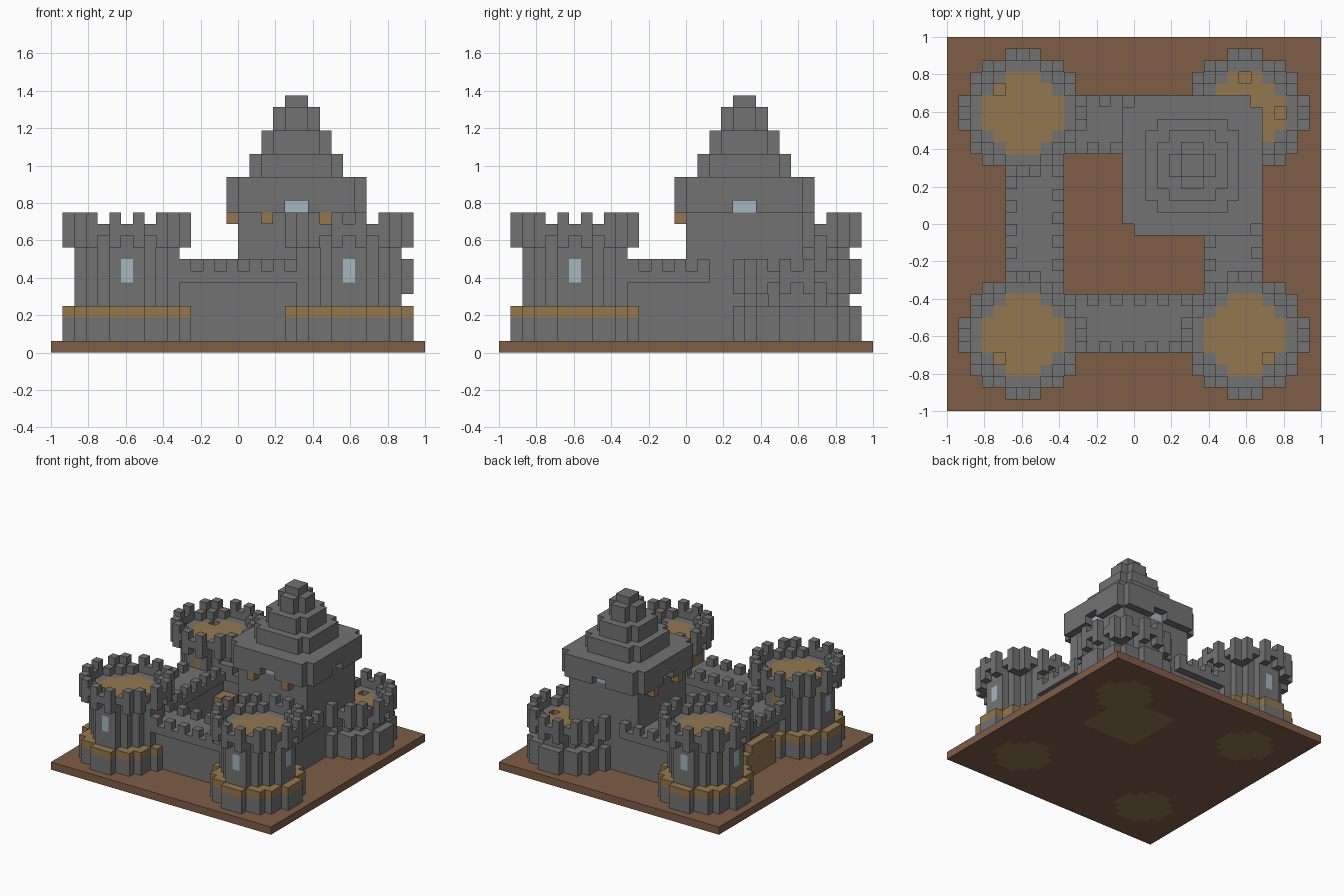
import bpy
import bmesh
from mathutils import Vector

U = 1 / 16  # size of one building block

cube = bpy.data.objects.get("Cube")
if cube:
    bpy.data.objects.remove(cube, do_unlink=True)


def material(name, rgb):
    mat = bpy.data.materials.new(name)
    mat.use_nodes = True
    mat.diffuse_color = (*rgb, 1)
    mat.node_tree.nodes["Principled BSDF"].inputs["Base Color"].default_value = (*rgb, 1)
    return mat


MATERIALS = [
    material("grey_stone", (0.17, 0.17, 0.17)),
    material("brown_earth", (0.21, 0.11, 0.063)),
    material("light_wood", (0.29, 0.185, 0.078)),
    material("pale_glass", (0.36, 0.48, 0.52)),
]
STONE, EARTH, WOOD, GLASS = range(4)

blocks = {}  # (x, y, z) -> (part name, material index)


def put(part, x, y, z, mat=STONE):
    blocks[x, y, z] = (part, mat)


def fill(part, xs, ys, zs, mat=STONE, cut_corners=False):
    for x in xs:
        for y in ys:
            if cut_corners and x in (xs[0], xs[-1]) and y in (ys[0], ys[-1]):
                continue
            for z in zs:
                put(part, x, y, z, mat)


def disk(r2):
    span = range(-5, 6)
    return {(x, y) for x in span for y in span if x * x + y * y <= r2}


FLOOR, BODY, RIM = disk(10), disk(17), disk(26)
MERLONS = {(1, 5), (5, 1), (3, 4), (4, 3)}


def tower(part, sx, sy, floor_z, holes, tall=True):
    cx, cy = (9 if sx > 0 else -10), (9 if sy > 0 else -10)

    def at(dx, dy, z, mat=STONE):
        put(part, cx + dx, cy + dy, z, mat)

    # Hollow shaft with a floor at the bottom and one under the parapet
    for dx, dy in BODY:
        if (dx, dy) in FLOOR:
            at(dx, dy, 0, WOOD)
            if (dx, dy) not in holes:
                at(dx, dy, floor_z, WOOD)
        else:
            for z in range(1, floor_z + 1):
                at(dx, dy, z)
    # Plinth, corbels, parapet and merlons
    for dx, dy in RIM - BODY:
        for z in (1, 2, 3):
            at(dx, dy, z, WOOD if tall and z == 3 else STONE)
        at(dx, dy, floor_z + 1)
        if (abs(dx), abs(dy)) in MERLONS:
            at(dx, dy, floor_z)
            at(dx, dy, floor_z + 2)
        elif floor_z % 2 and abs(dx) == abs(dy):
            at(dx, dy, floor_z)
    # Windows face outwards, doors lead on to the wall walks
    if tall:
        for z in (6, 7):
            at(4 * sx, 0, z, GLASS)
            at(0, 4 * sy, z, GLASS)
        for z in (7, 8):
            at(-4 * sx, 0, z, WOOD)
            at(0, -4 * sy, z, WOOD)


def wall(part, along_x, centre, stop):
    for t in range(-7, stop):
        for o in range(-2, 3):
            x, y = (t, centre + o) if along_x else (centre + o, t)
            if abs(o) < 2:
                for z in range(1, 6):
                    put(part, x, y, z)
            put(part, x, y, 6)
            outer = o * centre > 0
            if abs(o) == 2 and (t % 2 == 1) == outer:
                put(part, x, y, 7)


# Ground slab
fill("ground_slab", range(-16, 16), range(-16, 16), [0], EARTH)

# Curtain walls
wall("front_wall", True, -9, 7)
wall("back_wall", True, 8, 2)
wall("right_wall", False, -9, 7)
wall("left_wall", False, 8, 2)

# Gate in the right wall, below the overhang
fill("gate", [-11], range(-3, 3), range(1, 4), WOOD)
fill("gate", [-11], range(-2, 2), [4], WOOD)

# Corner towers, the back left one being lower
tower("front_right_tower", -1, -1, 9, {(-2, -2)})
tower("front_left_tower", 1, -1, 9, {(2, -2)})
tower("back_right_tower", -1, 1, 9, {(-2, 2)})
tower("back_left_tower", 1, 1, 5, {(0, 3), (3, 0)}, tall=False)

# Keep body
fill("keep", range(1, 9), range(1, 9), [0], WOOD)
fill("keep", range(0, 10), range(0, 10), range(1, 15))

# Eave ring with openings in front of the windows
fill("keep_eave", range(-1, 11), range(-1, 11), range(12, 15), STONE, True)
for i in (4, 5):
    for inner, outer in ((0, -1), (9, 10)):
        put("keep_windows", i, inner, 12, GLASS)
        put("keep_windows", inner, i, 12, GLASS)
        blocks.pop((i, outer, 12))
        blocks.pop((outer, i, 12))

# Wooden brackets below the eave
for i in (2, 7):
    put("eave_brackets", i, -1, 11, WOOD)
    put("eave_brackets", -1, i, 11, WOOD)

# Stepped roof
for tier, low in enumerate((1, 2, 3)):
    span = range(low, 10 - low)
    z = 15 + 2 * tier
    fill("keep_roof", span, span, (z, z + 1), STONE, True)
fill("keep_roof", range(4, 6), range(4, 6), [21])


def build(part):
    bm = bmesh.new()
    corners = {}

    def corner(p):
        key = tuple(round(c) for c in p)
        if key not in corners:
            corners[key] = bm.verts.new(Vector(key) * U)
        return corners[key]

    for cell, (name, mat) in blocks.items():
        if name != part:
            continue
        for axis in range(3):
            for side in (0, 1):
                n, a, b = Vector(), Vector(), Vector()
                n[axis] = 1
                a[(axis + 1) % 3] = 1
                b[(axis + 2) % 3] = 1
                step = n if side else -n
                if tuple(round(c) for c in Vector(cell) + step) in blocks:
                    continue
                o = Vector(cell) + n * side
                loop = [o, o + a, o + a + b, o + b]
                face = bm.faces.new([corner(p) for p in (loop if side else loop[::-1])])
                face.material_index = mat
    mesh = bpy.data.meshes.new(part)
    bm.to_mesh(mesh)
    bm.free()
    for mat in MATERIALS:
        mesh.materials.append(mat)
    bpy.context.collection.objects.link(bpy.data.objects.new(part, mesh))


for part in sorted({name for name, _ in blocks.values()}):
    build(part)
